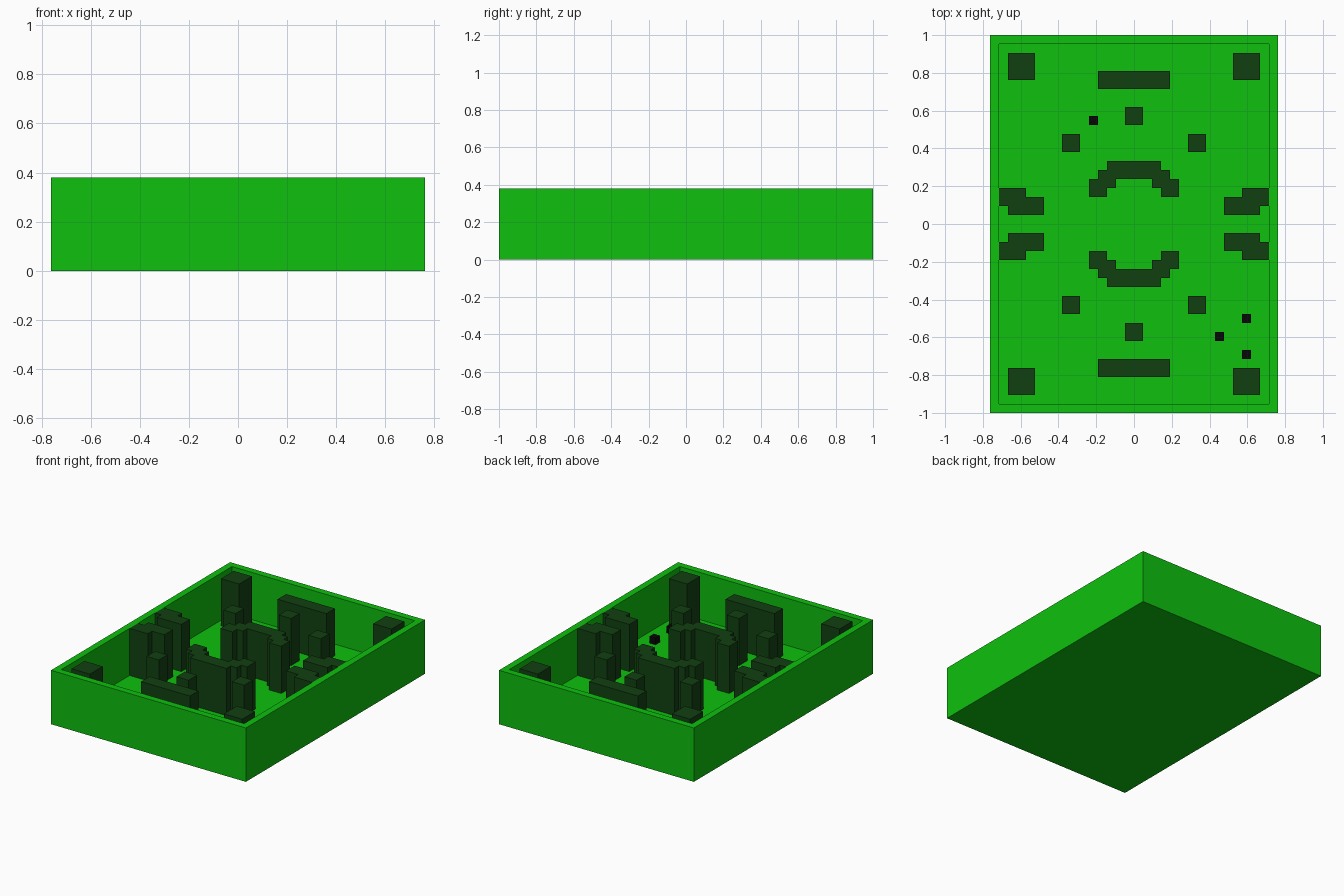
import bpy, bmesh

if "Cube" in bpy.data.objects:
    bpy.data.objects.remove(bpy.data.objects["Cube"], do_unlink=True)

U = 1 / 21          # one block unit
FLOOR, TOP = 1, 8   # floor and rim heights in units


def material(name, rgb):
    m = bpy.data.materials.new(name)
    m.use_nodes = True
    m.diffuse_color = (*rgb, 1)
    bsdf = next(n for n in m.node_tree.nodes if n.type == 'BSDF_PRINCIPLED')
    bsdf.inputs["Base Color"].default_value = (*rgb, 1)
    return m


GREEN = material("bright green", (0.0044, 0.527, 0.0044))
DARK = material("dark green", (0.0056, 0.051, 0.0056))
BLACK = material("black", (0.002, 0.002, 0.002))


def finish(name, bm, mat):
    bmesh.ops.recalc_face_normals(bm, faces=bm.faces)
    mesh = bpy.data.meshes.new(name)
    bm.to_mesh(mesh)
    bm.free()
    mesh.materials.append(mat)
    bpy.context.collection.objects.link(bpy.data.objects.new(name, mesh))


def extrude_up(bm, outline, z0, z1):
    face = bm.faces.new([bm.verts.new((x * U, y * U, z0 * U)) for x, y in outline])
    new = bmesh.ops.extrude_face_region(bm, geom=[face])["geom"]
    verts = [v for v in new if isinstance(v, bmesh.types.BMVert)]
    bmesh.ops.translate(bm, verts=verts, vec=(0, 0, (z1 - z0) * U))


def prism(name, outline, mat=DARK, z0=FLOOR, z1=TOP):
    bm = bmesh.new()
    extrude_up(bm, outline, z0, z1)
    finish(name, bm, mat)


def rect(x0, y0, x1, y1):
    return [(x0, y0), (x1, y0), (x1, y1), (x0, y1)]


def mirrored(name, outline, both_x=True):
    # Copies across the front/back axis and, if wanted, left/right
    for sy, end in ((1, "back"), (-1, "front")):
        for sx, side in ((1, "_left"), (-1, "_right")) if both_x else ((1, ""),):
            prism(f"{name}_{end}{side}", [(x * sx, y * sy) for x, y in outline])


# Tray: solid block with the top inset and sunk to the floor
bm = bmesh.new()
extrude_up(bm, rect(-16, -21, 16, 21), 0, TOP)
bmesh.ops.recalc_face_normals(bm, faces=bm.faces)
top = max(bm.faces, key=lambda f: f.calc_center_median().z)
bmesh.ops.inset_region(bm, faces=[top], thickness=U, use_even_offset=True)
low = bmesh.ops.extrude_face_region(bm, geom=[top])["geom"]
bmesh.ops.translate(bm, verts=[v for v in low if isinstance(v, bmesh.types.BMVert)],
                    vec=(0, 0, (FLOOR - TOP) * U))
if top.is_valid:
    bm.faces.remove(top)
finish("tray", bm, GREEN)

# Square pillars
mirrored("corner_pillar", rect(11, 16, 14, 19))
mirrored("small_pillar", rect(6, 8, 8, 10))
mirrored("middle_pillar", rect(-1, 11, 1, 13), both_x=False)

# End walls
mirrored("end_wall", rect(-4, 15, 4, 17), both_x=False)

# Stepped arcs around the centre: half outline, reflected to close it
half = [(3, 7), (3, 6), (4, 6), (4, 5), (5, 5), (5, 3), (3, 3), (3, 4), (2, 4), (2, 5)]
mirrored("stepped_arc", half + [(-x, y) for x, y in reversed(half)], both_x=False)

# Stepped blocks along the side walls
mirrored("side_block", [(10, 1), (14, 1), (14, 2), (15, 2), (15, 4), (12, 4), (12, 3), (10, 3)])

# Small cubes lying on the floor
for i, (x, y) in enumerate([(-5, 11), (12, -11), (9, -13), (12, -15)], 1):
    prism(f"floor_cube_{i}", rect(x, y, x + 1, y + 1), BLACK, FLOOR, FLOOR + 1)
